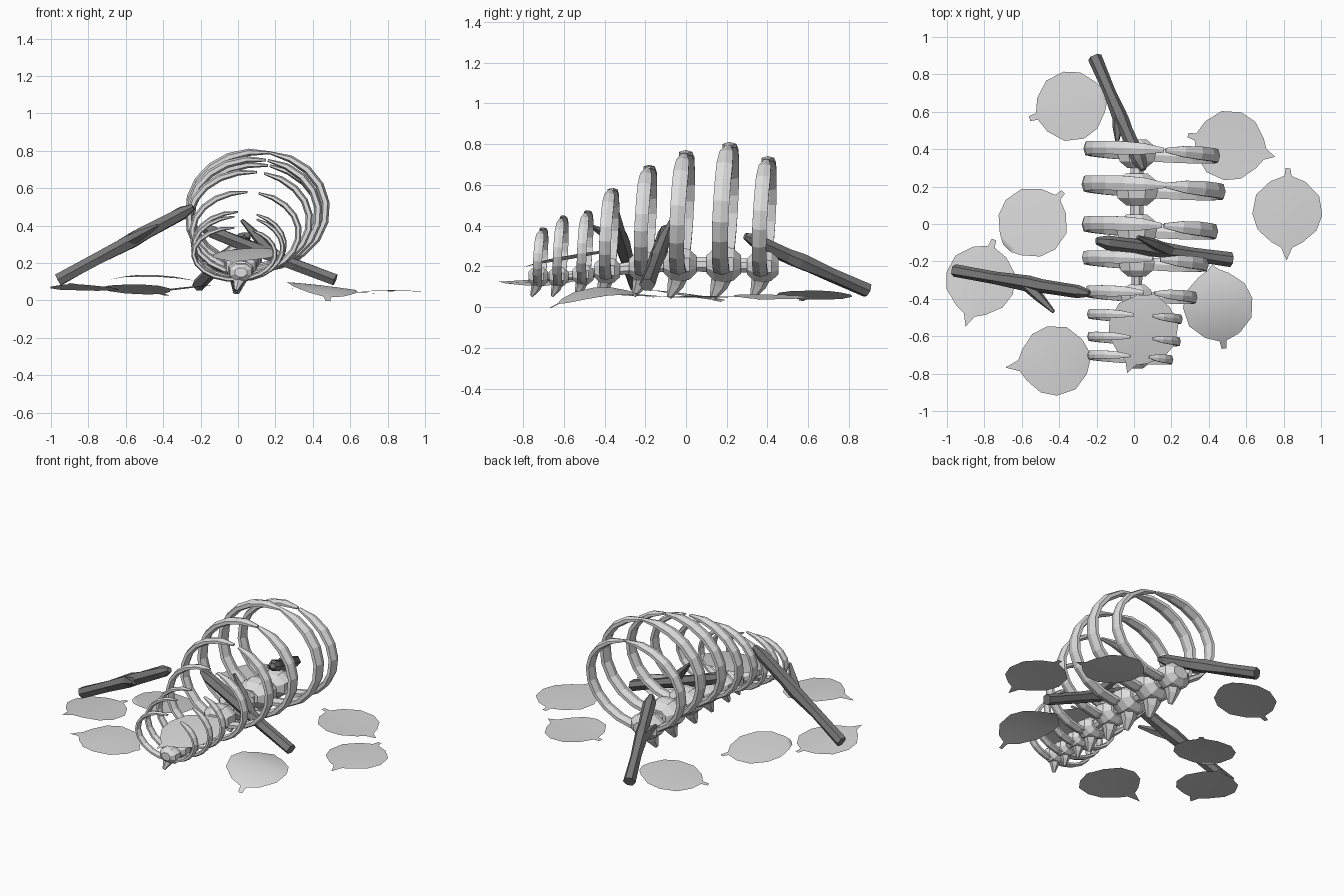
import bpy, math, random
from mathutils import Vector

random.seed(4)
cube = bpy.data.objects.get("Cube")
if cube:
    bpy.data.objects.remove(cube, do_unlink=True)


def material(name, g):
    m = bpy.data.materials.new(name)
    m.use_nodes = True
    m.diffuse_color = (g, g, g, 1)
    m.node_tree.nodes["Principled BSDF"].inputs["Base Color"].default_value = (g, g, g, 1)
    return m


BONE = material("pale bone grey", 0.74)
LEAF = material("leaf grey", 0.68)
WOOD = material("dark wood grey", 0.19)


def add_mesh(name, verts, faces, mat):
    me = bpy.data.meshes.new(name)
    me.from_pydata(verts, [], faces)
    me.materials.append(mat)
    ob = bpy.data.objects.new(name, me)
    bpy.context.collection.objects.link(ob)
    return ob


def tube(name, pts, radii, ref, mat, sides=6, jitter=0.0):
    """Sweep an elliptical section; each radius pair is (along ref, across ref)."""
    pts = [Vector(p) for p in pts]
    ref, n = Vector(ref), len(pts)
    verts, faces = [], []
    for i, p in enumerate(pts):
        t = (pts[min(i + 1, n - 1)] - pts[max(i - 1, 0)]).normalized()
        u = (ref - t * ref.dot(t)).normalized()
        v = t.cross(u)
        for k in range(sides):
            a = 2 * math.pi * (k + 0.5) / sides
            s = 1 + random.uniform(-jitter, jitter)
            verts.append(p + s * (u * math.cos(a) * radii[i][0] + v * math.sin(a) * radii[i][1]))
    for i in range(n - 1):
        for k in range(sides):
            a, b = i * sides + k, i * sides + (k + 1) % sides
            faces.append((a, b, b + sides, a + sides))
    faces.append(tuple(reversed(range(sides))))
    faces.append(tuple(range((n - 1) * sides, n * sides)))
    return add_mesh(name, verts, faces, mat)


# Rib cage: y, left x, right x, top z, spine z, tip x of each half, body radius
RIBS = [
    (0.385, -0.27, 0.46, 0.745, 0.20, 0.16, 0.17, 0.085),
    (0.195, -0.28, 0.49, 0.815, 0.21, 0.17, 0.17, 0.095),
    (-0.02, -0.28, 0.45, 0.775, 0.21, 0.15, 0.16, 0.090),
    (-0.20, -0.28, 0.40, 0.705, 0.20, 0.10, 0.14, 0.080),
    (-0.38, -0.26, 0.34, 0.595, 0.18, 0.05, 0.11, 0.070),
    (-0.50, -0.25, 0.26, 0.485, 0.16, 0.00, 0.10, 0.056),
    (-0.62, -0.25, 0.25, 0.46, 0.15, -0.02, 0.10, 0.053),
    (-0.72, -0.25, 0.21, 0.40, 0.15, -0.02, 0.08, 0.053),
]
STEPS = 10


def rib(name, y, x0, x1, top, low, tip, right, size):
    thick = size * 0.24
    cx, rx = (x0 + x1) / 2, (x1 - x0) / 2 - thick * 0.9
    cz, rz = (top + low) / 2, (top - low) / 2 - thick * 0.9
    start = math.asin((0.015 - cx) / rx)
    end = math.asin((tip - cx) / rx)
    end = math.pi - end if right else -math.pi - end
    pts, radii = [], []
    for i in range(STEPS + 1):
        f = i / STEPS
        a = start + (end - start) * f
        x, up = cx + rx * math.sin(a), -math.cos(a)
        # Each rib leans back towards its top
        pts.append((x, y - 0.06 * (x - 0.08) + size * 0.18 * up, cz + rz * up))
        w = 0.35 if i == STEPS else 0.85 if i in (0, STEPS - 1) else 1.0
        radii.append((size * 0.48 * w, thick * w))
    tube(name, pts, radii, (0, 1, 0), BONE)


for i, (y, x0, x1, top, sz, tl, tr, r) in enumerate(RIBS):
    low = sz - 0.05
    rib(f"right_rib_{i}", y, x0, x1, top, low, tl, False, r)
    rib(f"left_rib_{i}", y, x0, x1, top, low, tr, True, r)
    # Vertebra body: a faceted barrel along the spine
    yc = y - 0.1 * r
    prof = [(-0.9, 0.5), (-0.5, 0.9), (0, 1.0), (0.5, 0.9), (0.9, 0.5)]
    tube(f"vertebra_{i}", [(0.015, yc + a * r, sz) for a, _ in prof],
         [(r * b * 1.3, r * b) for _, b in prof], (1, 0, 0), BONE, 8)
    # Spine process pointing to the ground and forwards
    tube(f"vertebra_spike_{i}",
         [(0.01, yc, sz - 0.3 * r), (0, yc - 0.25 * r, sz - 1.1 * r), (-0.01, yc - 0.6 * r, sz - 1.8 * r)],
         [(r * 0.9, r * 0.6), (r * 0.5, r * 0.45), (r * 0.18, r * 0.14)], (1, 0, 0), BONE, 6)

tube("spine_core", [(0.015, q[0] - 0.1 * q[7], q[4]) for q in RIBS],
     [(0.42 * q[7], 0.42 * q[7]) for q in RIBS], (1, 0, 0), BONE, 8)


# Fallen sticks, each with one side branch
def stick(name, a, b, fork, at):
    a, b, fork = Vector(a), Vector(b), Vector(fork)
    marks = (0, 0.3, 0.55, 0.65, 0.92, 1)
    sizes = (0.036, 0.035, 0.042, 0.038, 0.036, 0.018)
    pts = [a.lerp(b, f) for f in marks]
    tube(name, pts, [(s, s) for s in sizes], (0, 0, 1), WOOD, 6, 0.14)
    root = a.lerp(b, at)
    tube(name + "_branch", [root, root.lerp(fork, 0.5), fork],
         [(0.036, 0.036), (0.028, 0.028), (0.010, 0.010)], (0, 0, 1), WOOD, 5, 0.1)


stick("back_stick", (-0.21, 0.89, 0.08), (0.05, 0.29, 0.35), (-0.09, 0.44, 0.25), 0.5)
stick("right_stick", (-0.96, -0.25, 0.11), (-0.24, -0.37, 0.50), (-0.43, -0.47, 0.40), 0.52)
stick("left_stick", (0.52, -0.19, 0.11), (-0.20, -0.09, 0.39), (0.02, -0.07, 0.43), 0.45)


# Fallen leaves: bowed round sheets with a stem nub and a pointed tip
def leaf(name, centre, stem_deg, tip, tilt_x, tilt_y, bow, cup, stem=1.22):
    r = 0.187
    half = [(stem, 0.07), (1.0, 0.10), (0.84, 0.50), (0.45, 0.90),
            (-0.1, 1.0), (-0.55, 0.84), (-0.90, 0.44), (-1.05, 0.16)]
    ridge = [(u, 0) for u, _ in half] + [(-tip, 0)]
    n = len(half)
    rows = [ridge, [(u, v * 0.55) for u, v in half], half]
    ang = math.radians(stem_deg)
    verts, faces, start = [], [], {}

    def place(u, v):
        x = r * (u * math.cos(ang) - v * math.sin(ang))
        y = r * (u * math.sin(ang) + v * math.cos(ang))
        z = tilt_x * x + tilt_y * y + r * (bow * u * u + cup * abs(v) ** 1.4)
        return (centre[0] + x, centre[1] + y, centre[2] + z)

    for key, row, side in ((0, rows[0], 1), (1, rows[1], 1), (2, rows[2], 1),
                           (-1, rows[1], -1), (-2, rows[2], -1)):
        start[key] = len(verts)
        verts += [place(u, v * side) for u, v in row]
    for s in (1, -1):
        for p, q in ((0, s), (s, 2 * s)):
            for k in range(n - 1):
                f = (start[p] + k, start[q] + k, start[q] + k + 1, start[p] + k + 1)
                faces.append(f[::-1] if s > 0 else f)
        last = (start[0] + n - 1, start[s] + n - 1, start[2 * s] + n - 1, start[0] + n)
        faces.append(last[::-1] if s > 0 else last)
    ob = add_mesh(name, verts, faces, LEAF)
    ob.data.shade_smooth()


leaf("back_right_leaf", (-0.34, 0.63, 0.065), 197, 1.05, 0.12, -0.02, -0.03, -0.03)
leaf("mid_right_leaf", (-0.54, 0.01, 0.065), 45, 1.05, -0.03, -0.14, -0.04, -0.02)
leaf("far_right_leaf", (-0.82, -0.30, 0.07), 72, 1.40, -0.03, -0.08, 0.00, -0.04)
leaf("front_right_leaf", (-0.42, -0.73, 0.135), 8, 1.45, -0.06, 0.02, -0.10, -0.03, 1.05)
leaf("middle_leaf", (0.05, -0.56, 0.255), 70, 1.35, 0.05, 0.17, -0.04, -0.04, 1.05)
leaf("front_left_leaf", (0.45, -0.44, 0.078), 278, 1.20, -0.13, 0.12, -0.18, -0.02)
leaf("back_left_leaf", (0.51, 0.42, 0.05), 166, 1.35, -0.06, -0.02, 0.00, 0.02)
leaf("far_left_leaf", (0.82, 0.07, 0.055), 89, 1.42, 0.00, 0.00, -0.02, -0.04)
